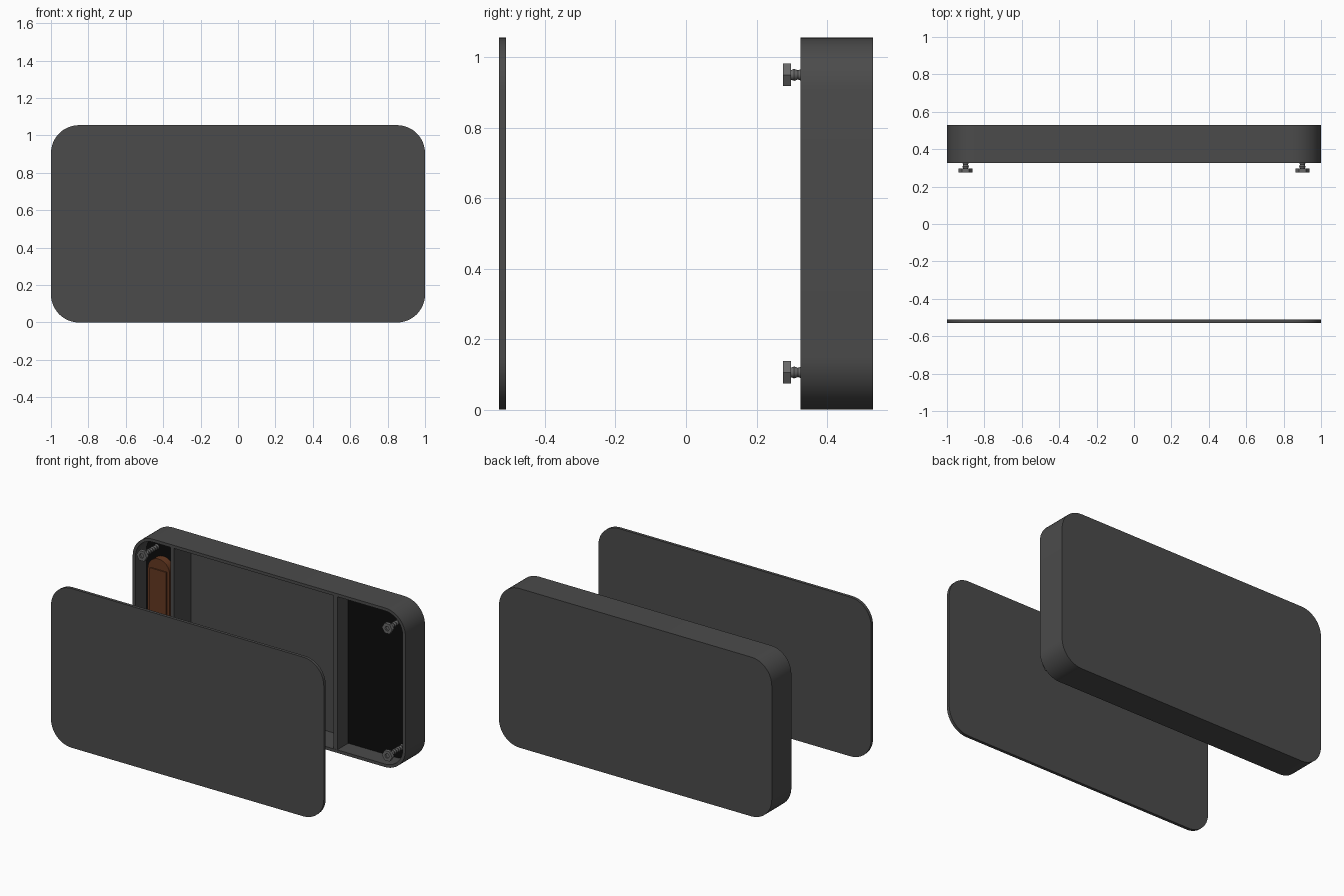
import bpy, bmesh, math

if "Cube" in bpy.data.objects:
    bpy.data.objects.remove(bpy.data.objects["Cube"])

ZC = 0.5275  # mid height of the case


def material(name, c):
    m = bpy.data.materials.new(name)
    m.diffuse_color = (*c, 1)
    m.use_nodes = True
    m.node_tree.nodes["Principled BSDF"].inputs["Base Color"].default_value = m.diffuse_color
    return m


DARK = material("dark_plastic", (0.07, 0.07, 0.07))
BLACK = material("black_pad", (0.004, 0.004, 0.004))
STEEL = material("steel", (0.14, 0.14, 0.14))
BROWN = material("brown", (0.13, 0.04, 0.015))


def outline(x0, x1, z0, z1, rl, rr, seg=12):
    """Rounded rectangle in xz; separate radii for the left and right corners."""
    pts = []
    for cx, cz, r, a in ((x1 - rr, z1 - rr, rr, 0), (x0 + rl, z1 - rl, rl, 90),
                         (x0 + rl, z0 + rl, rl, 180), (x1 - rr, z0 + rr, rr, 270)):
        n = seg if r > 0 else 0
        for i in range(n + 1):
            t = math.radians(a + (90 * i / n if n else 0))
            pts.append((cx + r * math.cos(t), cz + r * math.sin(t)))
    return pts


def circle(x, z, r, n):
    return [(x + r * math.cos(2 * math.pi * i / n), z + r * math.sin(2 * math.pi * i / n))
            for i in range(n)]


def loft(name, mat, loops):
    """Skin a chain of (outline, y) loops and cap both ends."""
    bm = bmesh.new()
    rings = [[bm.verts.new((x, y, z)) for x, z in pts] for pts, y in loops]
    for a, b in zip(rings, rings[1:]):
        for i in range(len(a)):
            j = (i + 1) % len(a)
            bm.faces.new((a[i], a[j], b[j], b[i]))
    bm.faces.new(rings[0])
    bm.faces.new(rings[-1])
    bmesh.ops.recalc_face_normals(bm, faces=bm.faces)
    me = bpy.data.meshes.new(name)
    bm.to_mesh(me)
    bm.free()
    me.materials.append(mat)
    ob = bpy.data.objects.new(name, me)
    bpy.context.collection.objects.link(ob)
    bpy.ops.object.select_all(action='DESELECT')
    ob.select_set(True)
    bpy.context.view_layer.objects.active = ob
    bpy.ops.object.shade_smooth_by_angle(angle=math.radians(30))
    return ob


outer = outline(-1, 1, 0, 1.055, 0.15, 0.15)
inner = outline(-0.98, 0.98, 0.02, 1.035, 0.13, 0.13)

# Front lid and hollow case
loft("lid", DARK, [(outer, -0.53), (outer, -0.51)])
loft("case", DARK, [(outer, 0.53), (outer, 0.325), (inner, 0.325), (inner, 0.51)])

# Dividers between the compartments
for name, x0, x1 in (("left_divider", -0.725, -0.70), ("right_divider", 0.47, 0.50)):
    wall = outline(x0, x1, 0.015, 1.04, 0, 0)
    loft(name, DARK, [(wall, 0.327), (wall, 0.512)])

# Black pads filling the bottom of the side compartments
left = outline(-0.982, -0.722, 0.018, 1.037, 0.13, 0)
right = outline(0.498, 0.982, 0.018, 1.037, 0, 0.13)
loft("left_pad", BLACK, [(left, 0.44), (left, 0.512)])
loft("right_pad", BLACK, [(right, 0.44), (right, 0.512)])

# Brown round-ended block with a raised face
block = outline(-0.935, -0.775, ZC - 0.37, ZC + 0.37, 0.08, 0.08)
face = outline(-0.915, -0.795, ZC - 0.30, ZC + 0.30, 0, 0)
loft("brown_block", BROWN, [(block, 0.39), (block, 0.445)])
loft("brown_block_face", BROWN, [(face, 0.382), (face, 0.395)])

# Hex-head screws with ridged shafts, one per corner
for sx in (-1, 1):
    for sz in (-1, 1):
        x, z = sx * 0.9, ZC + sz * 0.422
        tag = ("left" if sx < 0 else "right") + ("_lower" if sz < 0 else "_upper")
        hexo, sock = circle(x, z, 0.037, 6), circle(x, z, 0.016, 6)
        loft("screw_head_" + tag, STEEL,
             [(hexo, 0.298), (hexo, 0.275), (sock, 0.275), (sock, 0.287)])
        n = 14
        loft("screw_shaft_" + tag, STEEL,
             [(circle(x, z, 0.017 if i % 2 else 0.013, 16), 0.296 + i * 0.15 / n)
              for i in range(n + 1)])
